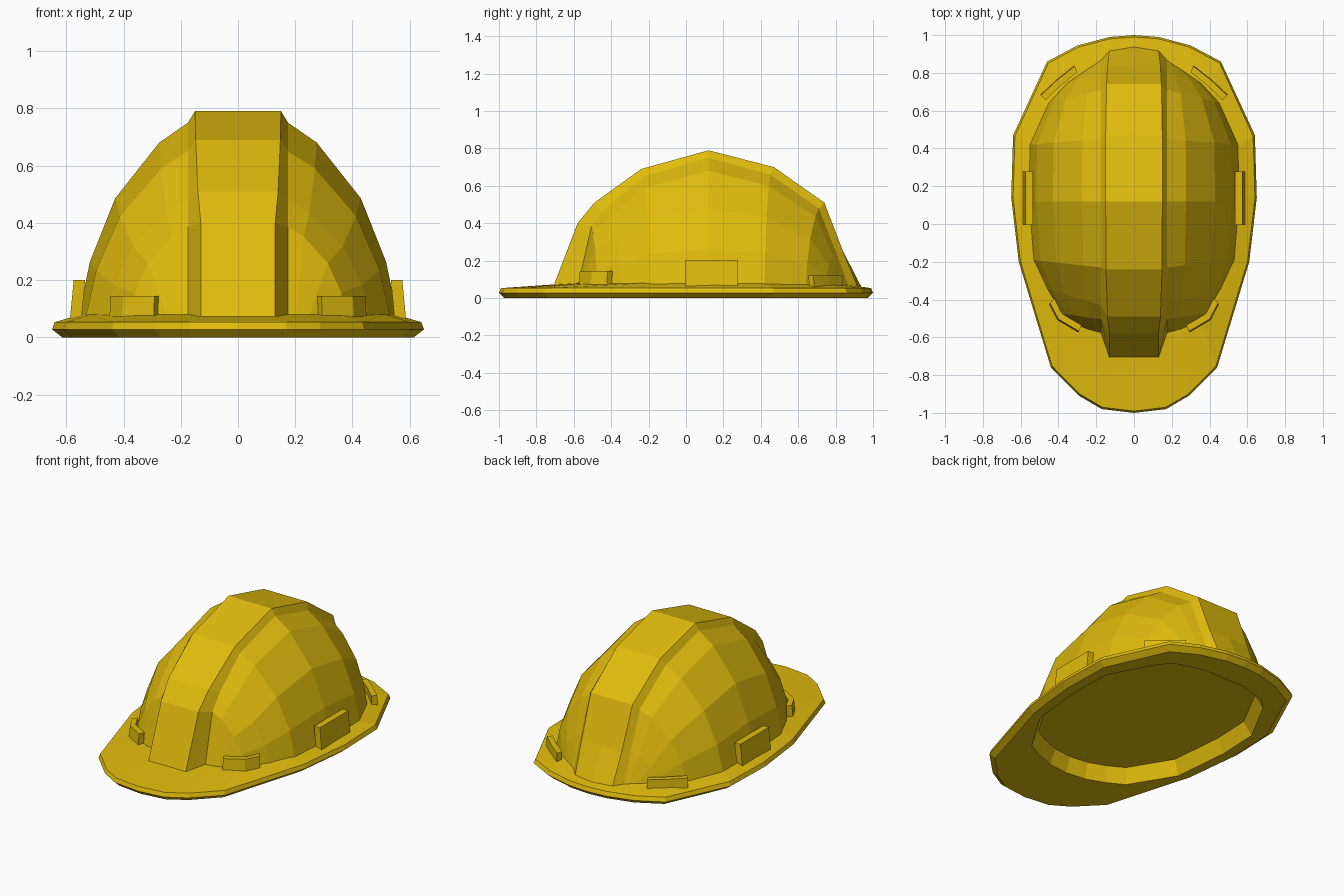
import bpy, bmesh
from mathutils import Vector

if "Cube" in bpy.data.objects:
    bpy.data.objects.remove(bpy.data.objects["Cube"])

yellow = bpy.data.materials.new("safety yellow")
yellow.diffuse_color = (0.75, 0.50, 0.004, 1)
yellow.use_nodes = True
yellow.node_tree.nodes["Principled BSDF"].inputs["Base Color"].default_value = yellow.diffuse_color


def finish(name, bm):
    """Turn a +x half mesh into a mirrored, flat shaded object."""
    bmesh.ops.remove_doubles(bm, verts=bm.verts, dist=0.0005)
    bmesh.ops.recalc_face_normals(bm, faces=bm.faces)
    me = bpy.data.meshes.new(name)
    bm.to_mesh(me)
    bm.free()
    me.materials.append(yellow)
    ob = bpy.data.objects.new(name, me)
    bpy.context.collection.objects.link(ob)
    mod = ob.modifiers.new("Mirror", 'MIRROR')
    mod.use_clip = True
    mod.merge_threshold = 0.001
    return ob


def grid(bm, rows):
    """Skin equal-length rows of points with quads."""
    vs = [[bm.verts.new(p) for p in r] for r in rows]
    for a, b in zip(vs, vs[1:]):
        for i in range(len(a) - 1):
            bm.faces.new((a[i], a[i + 1], b[i + 1], b[i]))
    return vs


# Dome with raised centre ridge: cross sections from front to back
# ridge edge (w, y, z), ridge foot (y, z), rim (x, y)
sections = [
    ((.13, -.71, .06), (-.575, .08), (.285, -.55)),
    ((.13, -.58, .40), (-.505, .385), (.385, -.475)),
    ((.14, -.49, .51), (-.43, .48), (.465, -.34)),
    ((.148, -.24, .69), (-.23, .65), (.535, -.19)),
    ((.15, .12, .79), (.12, .75), (.56, .12)),
    ((.15, .47, .70), (.45, .66), (.555, .42)),
    ((.145, .74, .51), (.71, .48), (.455, .64)),
    ((.14, .84, .25), (.80, .25), (.36, .745)),
    ((.13, .92, .055), (.87, .06), (.25, .82)),
]
curve = [(0, 1), (.26, .9), (.66, .62), (.89, .30), (1, 0)]
rows = []
for j, ((w, ry, rz), (fy, fz), (bx, by)) in enumerate(sections):
    bulge = .02 if j == 8 else 0
    row = [(0, ry + bulge, rz), (w, ry, rz)]
    for s, c in curve:
        row.append((.175 + (bx - .175) * s, fy + (by - fy) * s, .055 + (fz - .055) * c))
    rows.append(row)
bm = bmesh.new()
grid(bm, rows)
dome = finish("helmet_dome", bm)
if sum(p.normal.z for p in dome.data.polygons) < 0:
    dome.data.flip_normals()

# Brim with bevelled edge and shallow recess underneath
outer = [(0, 1.0), (.13, .99), (.30, .945), (.46, .86), (.64, .47), (.65, .14),
         (.61, -.20), (.44, -.76), (.29, -.91), (.17, -.98), (0, -1.0)]
inner = [(0, .80), (.14, .80), (.32, .75), (.39, .68), (.54, .40), (.55, .14),
         (.515, -.22), (.35, -.49), (.25, -.545), (.13, -.59), (0, -.605)]


def loop(points, z, scale_x=1, scale_y=1):
    return [(x * scale_x, y * scale_y, z) for x, y in points]


bm = bmesh.new()
loops = grid(bm, [
    loop(inner, .08),
    loop(outer, .053, .985, .99),
    loop(outer, .028),
    loop(outer, 0, .945, .97),
    loop(inner, 0),
    loop(inner, .09, .93, .94),
])
bm.faces.new(loops[-1])
brim = finish("brim", bm)
if min(brim.data.polygons, key=lambda p: abs(p.center.z - .09)).normal.z > 0:
    brim.data.flip_normals()


# Accessory clips around the rim
def clip(name, path, thick, z0, z1, lean):
    """Bent upright plate; path is its outer foot, lean tilts the top inward."""
    rows = []
    for x, y in path:
        inward = -(Vector((x, y)) - Vector((0, .1 if abs(y) > .3 else y))).normalized()
        t, l = inward * thick, inward * lean
        rows.append([(x, y, z0), (x + l.x, y + l.y, z1),
                     (x + l.x + t.x, y + l.y + t.y, z1), (x + t.x, y + t.y, z0),
                     (x, y, z0)])
    bm = bmesh.new()
    vs = grid(bm, rows)
    bm.faces.new(vs[0][:4])
    bm.faces.new(vs[-1][:4])
    finish(name, bm)


clip("side_clips", [(.588, -.005), (.588, .278)], .04, .055, .20, .014)
clip("front_clips", [(.295, -.575), (.405, -.51), (.45, -.425)], .035, .055, .145, .008)
clip("back_clips", [(.315, .84), (.41, .765), (.495, .685)], .035, .05, .12, .004)
